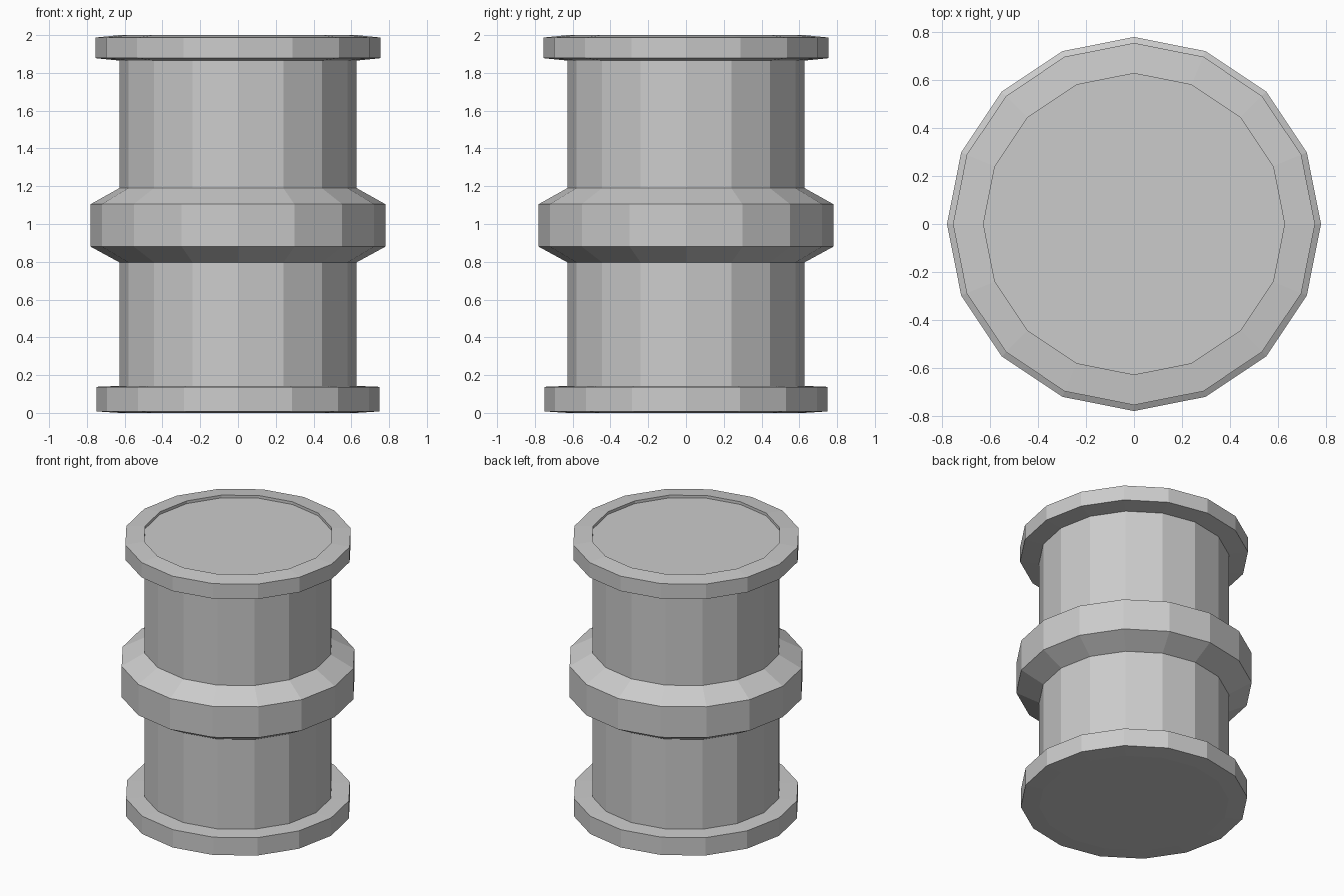
import bpy
import bmesh
from math import cos, sin, tau

cube = bpy.data.objects.get("Cube")
if cube:
    bpy.data.objects.remove(cube, do_unlink=True)

SIDES = 16
BODY_R = 0.628

metal = bpy.data.materials.new("plain grey")
metal.use_nodes = True
grey = (0.6, 0.6, 0.6, 1)
metal.diffuse_color = grey
metal.node_tree.nodes["Principled BSDF"].inputs["Base Color"].default_value = grey


def lathe(name, profile, closed=False):
    """Revolve (radius, height) points, listed bottom to top, into a flat-sided part."""
    bm = bmesh.new()
    rings = [[bm.verts.new((r * cos(tau * i / SIDES), r * sin(tau * i / SIDES), z))
              for i in range(SIDES)] for r, z in profile]
    pairs = list(zip(rings, rings[1:]))
    if closed:
        pairs.append((rings[-1], rings[0]))
    else:
        bm.faces.new(rings[0][::-1])
        bm.faces.new(rings[-1])
    for low, high in pairs:
        for i in range(SIDES):
            j = (i + 1) % SIDES
            bm.faces.new((low[i], low[j], high[j], high[i]))
    bmesh.ops.recalc_face_normals(bm, faces=bm.faces)
    mesh = bpy.data.meshes.new(name)
    bm.to_mesh(mesh)
    bm.free()
    mesh.materials.append(metal)
    obj = bpy.data.objects.new(name, mesh)
    bpy.context.collection.objects.link(obj)
    return obj


# Main drum, from the foot to the recessed lid, with the bevelled middle band
lathe("barrel_body", [
    (BODY_R, 0), (BODY_R, 0.797), (0.78, 0.88), (0.78, 1.105),
    (BODY_R, 1.19), (BODY_R, 1.98)])

# Slightly sloped rims around both ends
lathe("bottom_rim", [
    (BODY_R, 0), (0.75, 0.008), (0.75, 0.138), (BODY_R, 0.143)], closed=True)
lathe("top_rim", [
    (BODY_R, 1.865), (0.755, 1.878), (0.755, 1.987), (BODY_R, 2)], closed=True)
